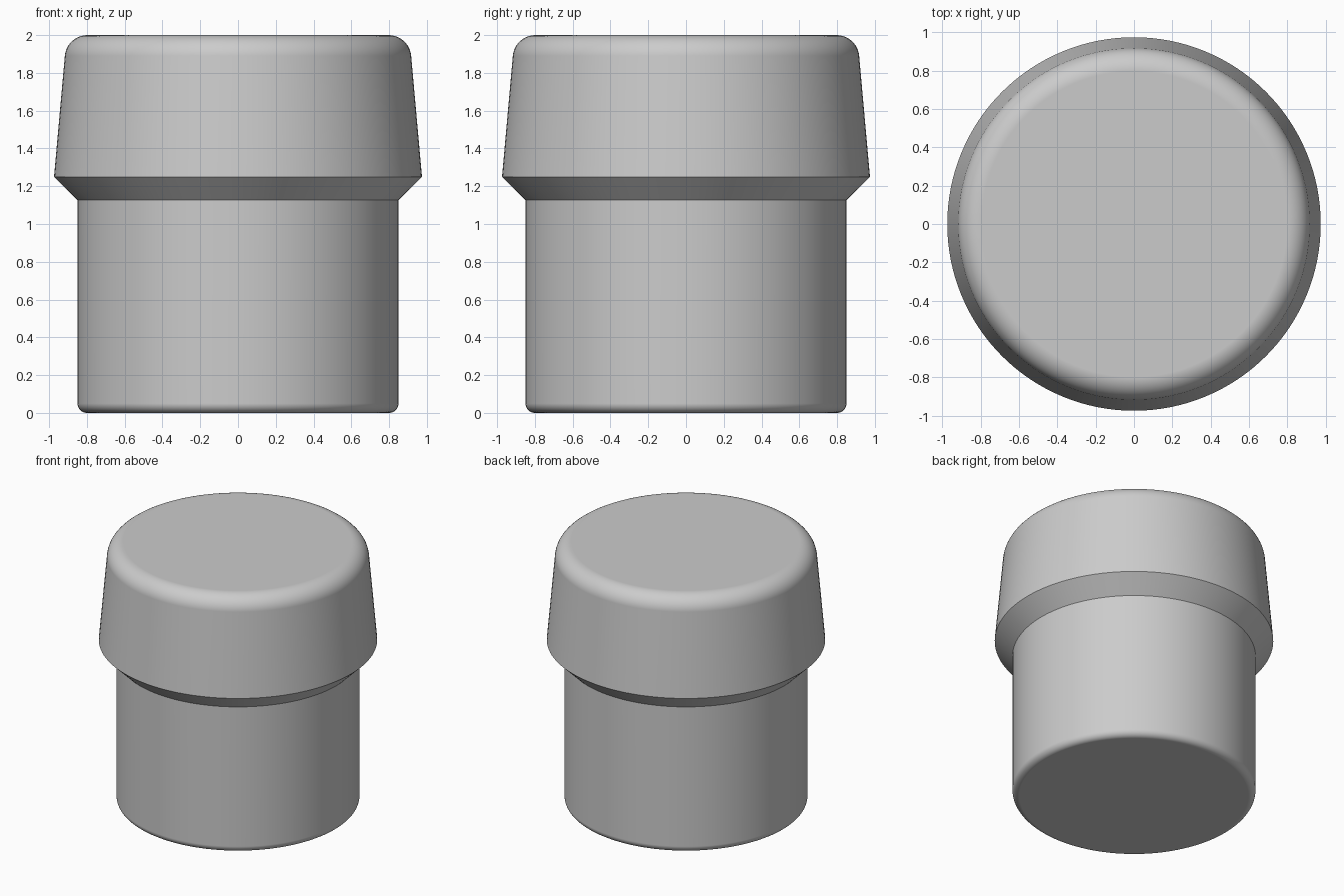
import bpy, bmesh, math
from mathutils import Vector

if "Cube" in bpy.data.objects:
    bpy.data.objects.remove(bpy.data.objects["Cube"])

SIDES = 128


def fillet(prev, corner, nxt, radius, steps=10):
    """Points of an arc rounding a profile corner."""
    p, c, n = Vector(prev), Vector(corner), Vector(nxt)
    a, b = (p - c).normalized(), (n - c).normalized()
    half = a.angle(b) / 2
    centre = c + (a + b).normalized() * (radius / math.sin(half))
    t = radius / math.tan(half)
    start, end = c + a * t - centre, c + b * t - centre
    total = start.angle(end)
    pts = []
    for i in range(steps + 1):
        k = i / steps
        v = (start * math.sin((1 - k) * total) + end * math.sin(k * total)) / math.sin(total)
        pts.append(tuple(centre + v))
    return pts


def lathe(name, profile):
    """Revolve an (r, z) profile and close both ends with flat discs."""
    bm = bmesh.new()
    rings = []
    for r, z in profile:
        rings.append([bm.verts.new((r * math.cos(2 * math.pi * i / SIDES),
                                    r * math.sin(2 * math.pi * i / SIDES), z))
                      for i in range(SIDES)])
    for lo, hi in zip(rings, rings[1:]):
        for i in range(SIDES):
            j = (i + 1) % SIDES
            bm.faces.new((lo[i], lo[j], hi[j], hi[i]))
    bm.faces.new(rings[0][::-1])
    bm.faces.new(rings[-1])
    mesh = bpy.data.meshes.new(name)
    bm.to_mesh(mesh)
    bm.free()
    obj = bpy.data.objects.new(name, mesh)
    bpy.context.collection.objects.link(obj)
    bpy.context.view_layer.objects.active = obj
    obj.select_set(True)
    bpy.ops.object.shade_smooth_by_angle(angle=math.radians(30))
    mod = obj.modifiers.new("flat_ends", 'WEIGHTED_NORMAL')
    mod.keep_sharp = True
    return obj


# Plug: straight shank, chamfered shoulder, tapered head with rounded rim
profile = fillet((0, 0), (0.85, 0), (0.85, 1.13), 0.05)
profile += [(0.85, 1.127), (0.974, 1.25)]
profile += fillet((0.974, 1.25), (0.907, 2.0), (0, 2.0), 0.12)
lathe("stopper_plug", profile)
